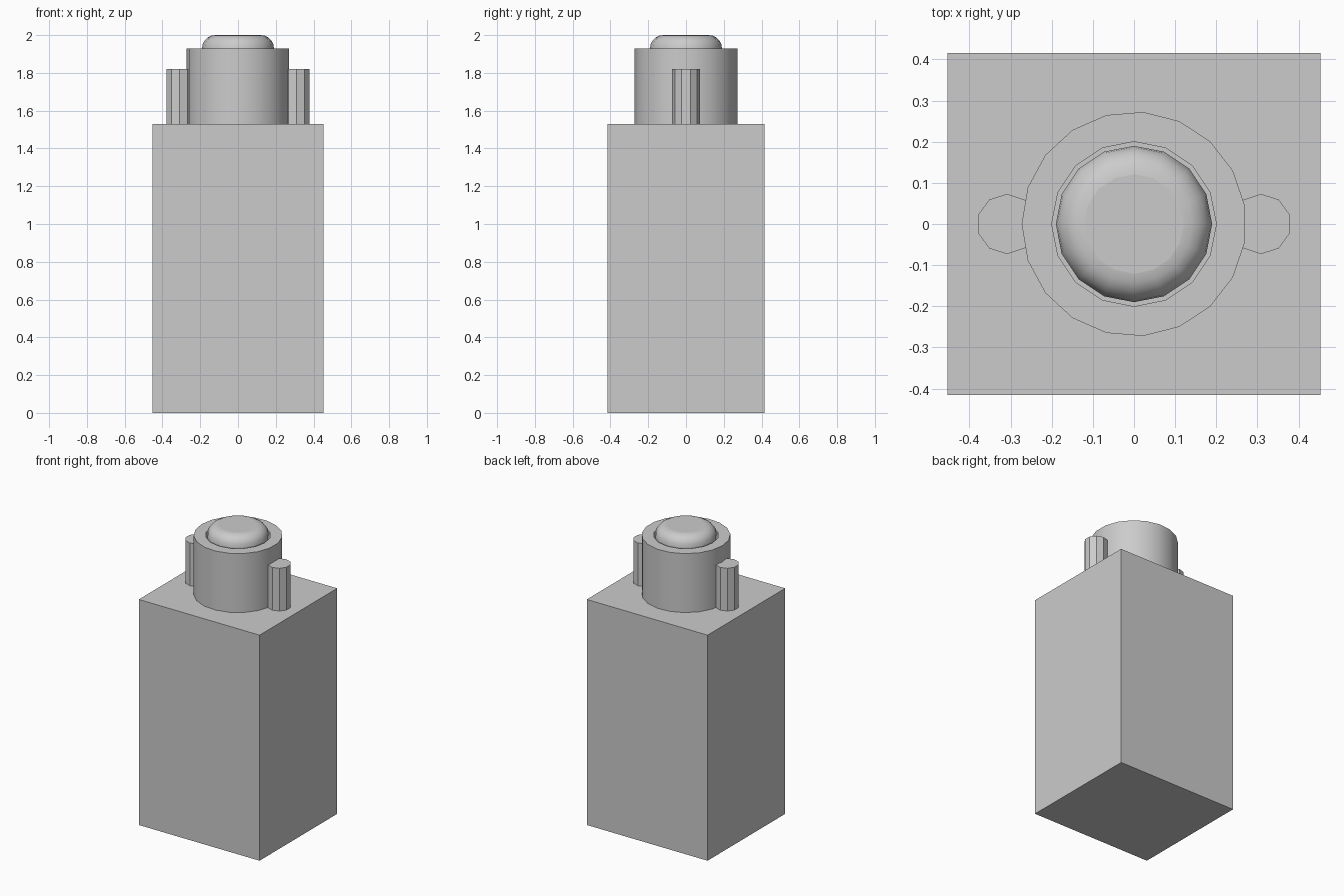
import bpy
import math

cube = bpy.data.objects.get("Cube")
if cube:
    bpy.data.objects.remove(cube, do_unlink=True)

grey = bpy.data.materials.new("plain grey")
grey.use_nodes = True
grey.diffuse_color = (0.6, 0.6, 0.6, 1)
grey.node_tree.nodes["Principled BSDF"].inputs["Base Color"].default_value = (0.6, 0.6, 0.6, 1)

BODY_TOP = 1.53
COLLAR_TOP = 1.93
RECESS = 1.8


def finish(obj, name):
    obj.name = name
    obj.data.name = name
    obj.data.materials.clear()
    obj.data.materials.append(grey)
    return obj


def smooth(obj):
    bpy.ops.object.select_all(action="DESELECT")
    obj.select_set(True)
    bpy.context.view_layer.objects.active = obj
    bpy.ops.object.shade_smooth_by_angle(angle=math.radians(32))


def prism(name, sides, radius, x, bottom, top, turn=0.0):
    """Upright prism; its first corner points along +x before turning."""
    bpy.ops.mesh.primitive_cylinder_add(
        vertices=sides, radius=radius, depth=top - bottom,
        location=(x, 0, (bottom + top) / 2), rotation=(0, 0, turn - math.pi / 2))
    return finish(bpy.context.object, name)


# Tall box body
bpy.ops.mesh.primitive_cube_add(size=1, location=(0, 0, BODY_TOP / 2))
body = finish(bpy.context.object, "body")
body.scale = (0.906, 0.832, BODY_TOP)

# Round collar with a recess cut in its top
collar = prism("collar", 19, 0.273, 0, BODY_TOP, COLLAR_TOP, math.pi)
cutter = prism("recess_cutter", 16, 0.2, 0, RECESS, COLLAR_TOP + 0.1)
cut = collar.modifiers.new("recess", "BOOLEAN")
cut.operation = "DIFFERENCE"
cut.solver = "EXACT"
cut.object = cutter
bpy.ops.object.select_all(action="DESELECT")
collar.select_set(True)
bpy.context.view_layer.objects.active = collar
bpy.ops.object.modifier_apply(modifier="recess")
bpy.data.objects.remove(cutter, do_unlink=True)
smooth(collar)

# Rounded push button sitting in the recess
button = prism("button", 16, 0.19, 0, RECESS, 2.0)
bevel = button.modifiers.new("rounded_rim", "BEVEL")
bevel.width = 0.068
bevel.segments = 5
bevel.limit_method = "ANGLE"
bevel.angle_limit = math.radians(40)
smooth(button)

# Ten-sided posts on both sides of the collar
for side, x in (("left", 0.309), ("right", -0.309)):
    prism(side + "_post", 10, 0.073, x, BODY_TOP, 1.82, math.pi / 10)
